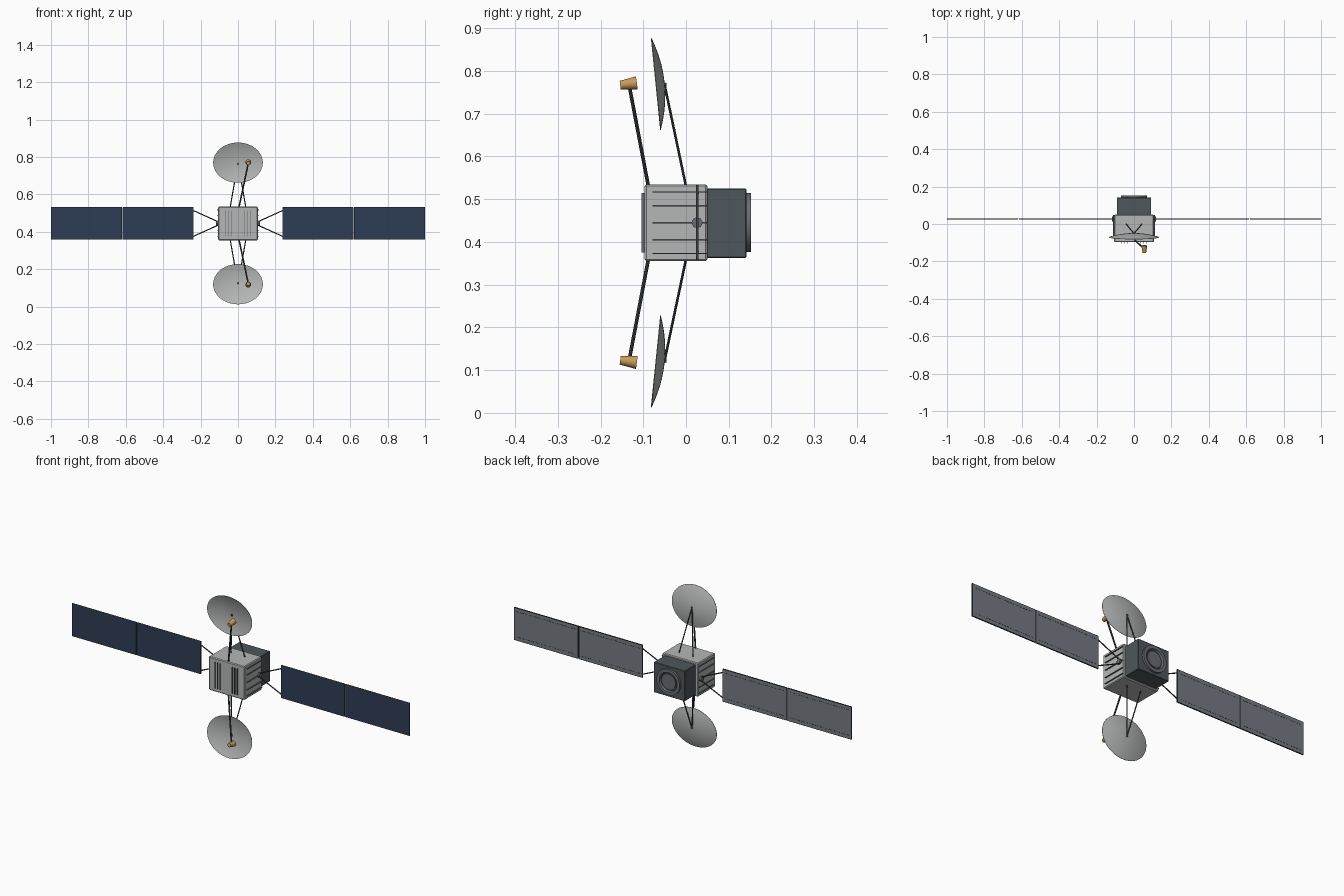
import bpy, bmesh, math
from mathutils import Vector, Matrix

if "Cube" in bpy.data.objects:
    bpy.data.objects.remove(bpy.data.objects["Cube"], do_unlink=True)

MID = 0.445  # height of the centre line


def material(name, *rgb):
    m = bpy.data.materials.new(name)
    m.use_nodes = True
    m.diffuse_color = (*rgb, 1)
    m.node_tree.nodes["Principled BSDF"].inputs["Base Color"].default_value = (*rgb, 1)
    return m


silver = material("silver", 0.46, 0.47, 0.47)
slate = material("slate", 0.075, 0.095, 0.105)
charcoal = material("charcoal", 0.045, 0.052, 0.06)
fin_grey = material("fin grey", 0.14, 0.15, 0.17)
navy = material("navy cells", 0.027, 0.046, 0.09)
panel_grey = material("panel grey", 0.18, 0.2, 0.23)
tan = material("tan trim", 0.4, 0.36, 0.28)
gold = material("gold", 0.58, 0.33, 0.1)


def finish(name, bm, *mats, smooth=False):
    bmesh.ops.recalc_face_normals(bm, faces=bm.faces)
    mesh = bpy.data.meshes.new(name)
    bm.to_mesh(mesh)
    bm.free()
    for m in mats:
        mesh.materials.append(m)
    ob = bpy.data.objects.new(name, mesh)
    bpy.context.collection.objects.link(ob)
    if smooth:
        bpy.ops.object.select_all(action="DESELECT")
        ob.select_set(True)
        bpy.context.view_layer.objects.active = ob
        bpy.ops.object.shade_smooth_by_angle(angle=math.radians(40))
    return ob


def add_box(bm, x0, x1, y0, y1, z0, z1):
    centre = Vector((x0 + x1, y0 + y1, z0 + z1)) / 2
    size = (abs(x1 - x0), abs(y1 - y0), abs(z1 - z0), 1)
    return bmesh.ops.create_cube(bm, size=1, matrix=Matrix.Translation(centre) @ Matrix.Diagonal(size))


def box(name, mat, *bounds, bevel=0):
    bm = bmesh.new()
    add_box(bm, *bounds)
    if bevel:
        bmesh.ops.bevel(bm, geom=bm.edges[:], offset=bevel, segments=1, affect="EDGES")
    return finish(name, bm, mat)


def rod(name, mat, a, b, r1, r2=None, sides=8):
    a, b = Vector(a), Vector(b)
    d = b - a
    bm = bmesh.new()
    bmesh.ops.create_cone(bm, cap_ends=True, segments=sides, radius1=r1, radius2=r2 or r1, depth=d.length,
                          matrix=Matrix.Translation((a + b) / 2) @ d.to_track_quat("Z", "Y").to_matrix().to_4x4())
    return finish(name, bm, mat, smooth=True)


def lathe(name, mat, profile, sides, matrix):
    """Spin (radius, height) points about local z."""
    bm = bmesh.new()
    verts = [bm.verts.new((r, 0, h)) for r, h in profile]
    edges = [bm.edges.new(p) for p in zip(verts, verts[1:])]
    bmesh.ops.spin(bm, geom=verts + edges, axis=(0, 0, 1), cent=(0, 0, 0), steps=sides, angle=math.tau)
    bmesh.ops.remove_doubles(bm, verts=bm.verts, dist=1e-5)
    bm.transform(matrix)
    return finish(name, bm, mat, smooth=True)


# Body and rear engine block
box("body", silver, -0.106, 0.106, -0.097, 0.05, 0.355, 0.535, bevel=0.004)
box("engine_block", slate, -0.092, 0.092, 0.045, 0.141, 0.363, 0.525, bevel=0.002)
to_rear = Matrix.Translation((0, 0.14, MID)) @ Matrix.Rotation(-math.pi / 2, 4, "X")
lathe("nozzle_ring", fin_grey, [(0.069, 0), (0.069, 0.012), (0.052, 0.012), (0.048, 0.002)], 32, to_rear)
lathe("nozzle_recess", charcoal, [(0.053, 0.002), (0, 0.002)], 32, to_rear)
lathe("nozzle_disc", fin_grey, [(0.04, 0.002), (0.04, 0.006), (0, 0.006)], 32, to_rear)

# Cooling fins on the front and both sides
bm = bmesh.new()
for side in (-1, 1):
    for x in (0.036, 0.051, 0.066):
        add_box(bm, side * x - 0.0015, side * x + 0.0015, -0.104, -0.095, 0.375, 0.515)
    for z in (-0.072, -0.04, 0, 0.04, 0.072):
        add_box(bm, side * 0.104, side * 0.112, -0.078, 0.048, MID + z - 0.0015, MID + z + 0.0015)
finish("cooling_fins", bm, fin_grey)

# Solar wings: hub, yoke arms and two hinged panels each
PY = 0.026
Z0, Z1 = 0.358, 0.533
for side, label in ((1, "left"), (-1, "right")):
    rod(label + "_hub", fin_grey, (side * 0.1, PY, MID), (side * 0.117, PY, MID), 0.013)
    for up, tag in ((1, "upper"), (-1, "lower")):
        rod(f"{label}_{tag}_yoke_arm", charcoal, (side * 0.108, PY, MID + up * 0.01),
            (side * 0.241, PY, MID + up * 0.07), 0.003)
    for part, (x0, x1) in {"inner": (0.238, 0.615), "outer": (0.619, 1.0)}.items():
        bm = bmesh.new()
        add_box(bm, side * x0, side * x1, PY - 0.003, PY + 0.003, Z0, Z1)
        bm.normal_update()
        front = [f for f in bm.faces if f.normal.y < -0.9]
        back = [f for f in bm.faces if f.normal.y > 0.9]
        bmesh.ops.inset_region(bm, faces=front, thickness=0.002)
        bmesh.ops.inset_region(bm, faces=back, thickness=0.004)
        for f in bm.faces:
            if f.normal.y < -0.9:
                f.material_index = 2
        for f in front:
            f.material_index = 1
        for f in back:
            f.material_index = 3
        finish(f"{label}_{part}_panel", bm, charcoal, navy, tan, panel_grey)
        # Stitched seams on the panel back
        bm = bmesh.new()
        count = 22
        step = (x1 - x0 - 0.03) / count
        for i in range(count):
            x = x0 + 0.015 + (i + 0.5) * step
            for z in (Z0 + 0.02, Z1 - 0.02):
                add_box(bm, side * (x - step * 0.3), side * (x + step * 0.3),
                        PY + 0.002, PY + 0.004, z - 0.001, z + 0.001)
        finish(f"{label}_{part}_seams", bm, charcoal)
    rod(label + "_hinge", charcoal, (side * 0.617, PY + 0.002, Z0 + 0.002),
        (side * 0.617, PY + 0.002, Z1 - 0.002), 0.0015)

# Dishes with support struts, feed booms and feed horns, mirrored above and below
for up, tag in ((1, "upper"), (-1, "lower")):
    def at(x, y, z):
        return (x, y, MID + up * z)

    rings = 8
    outer = [(i / rings, (i / rings) ** 2 * 0.02) for i in range(rings + 1)]
    inner = [(r, h + 0.0015) for r, h in reversed(outer)]
    place = (Matrix.Translation(at(0, -0.05, 0.327)) @ Matrix.Rotation(math.radians(90 + up * 5.8), 4, "X")
             @ Matrix.Diagonal((0.133, 0.108, 1, 1)))
    lathe(tag + "_dish", silver, outer + inner, 48, place)
    for side in (-1, 1):
        rod(f"{tag}_dish_strut_{'left' if side > 0 else 'right'}", charcoal,
            at(side * 0.042, 0, 0.085), at(0, -0.051, 0.327), 0.003)
    rod(tag + "_dish_mount", charcoal, at(0, -0.046, 0.322), at(0, -0.056, 0.322), 0.005)
    rod(tag + "_feed_boom", charcoal, at(0.005, -0.088, 0.085), at(0.055, -0.133, 0.322), 0.0042)
    rod(tag + "_feed_horn", gold, at(0.055, -0.154, 0.322), at(0.055, -0.115, 0.327), 0.01, 0.0155, sides=20)
